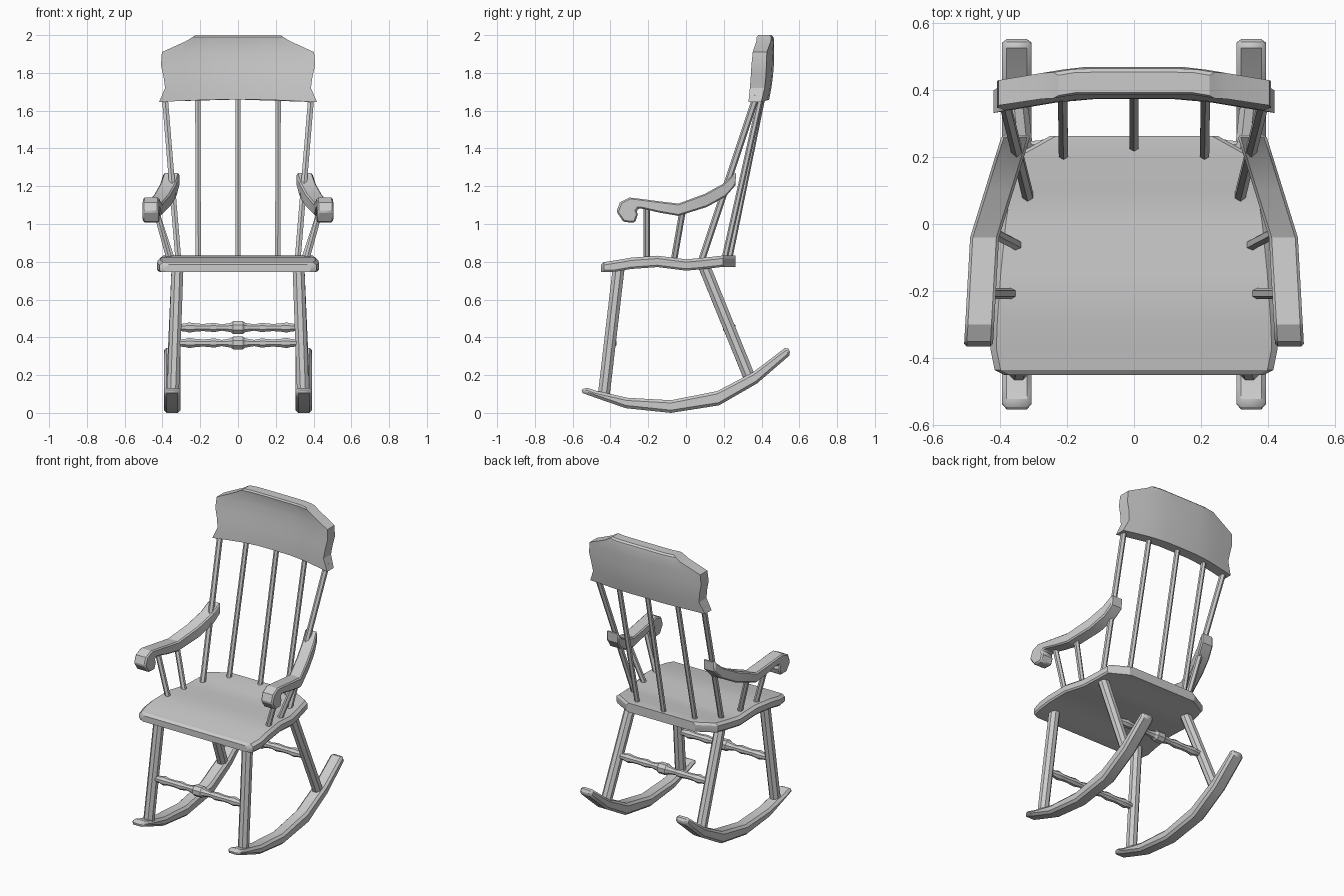
import bpy, bmesh, math
from mathutils import Vector

if "Cube" in bpy.data.objects:
    bpy.data.objects.remove(bpy.data.objects["Cube"])


def loft(name, rings, bevel=0.0, mirror=False):
    """Skin a list of equal-length point rings and cap both ends."""
    bm = bmesh.new()
    vs = [[bm.verts.new(p) for p in ring] for ring in rings]
    n = len(vs[0])
    for a, b in zip(vs, vs[1:]):
        for i in range(n):
            j = (i + 1) % n
            bm.faces.new((a[i], a[j], b[j], b[i]))
    bm.faces.new(vs[0])
    bm.faces.new(vs[-1])
    bmesh.ops.recalc_face_normals(bm, faces=bm.faces)
    me = bpy.data.meshes.new(name)
    bm.to_mesh(me)
    bm.free()
    ob = bpy.data.objects.new(name, me)
    bpy.context.collection.objects.link(ob)
    bpy.ops.object.select_all(action='DESELECT')
    ob.select_set(True)
    bpy.context.view_layer.objects.active = ob
    bpy.ops.object.shade_smooth_by_angle(angle=math.radians(25))
    if bevel:
        m = ob.modifiers.new("bevel", 'BEVEL')
        m.width, m.segments = bevel, 1
        m.limit_method, m.angle_limit = 'ANGLE', math.radians(50)
    if mirror:
        ob.modifiers.new("mirror", 'MIRROR')
    return ob


def turned(name, a, b, profile, sides=6, mirror=False):
    """Round part along a-b; profile is (fraction, radius)."""
    a, b = Vector(a), Vector(b)
    d = b - a
    u = d.cross(Vector((0, 1, 0))).normalized()
    v = d.cross(u).normalized()
    angles = [2 * math.pi * (i + 0.5) / sides for i in range(sides)]
    return loft(name, [[a + d * t + (u * math.cos(k) + v * math.sin(k)) * r
                        for k in angles] for t, r in profile], mirror=mirror)


def ribbon(name, pairs, centre, width, bevel):
    """Bar drawn as (top y,z, bottom y,z) pairs; centre(y) gives its x."""
    h = width / 2
    return loft(name, [[(centre(ty) - h, ty, tz), (centre(ty) + h, ty, tz),
                        (centre(by) + h, by, bz), (centre(by) - h, by, bz)]
                       for ty, tz, by, bz in pairs], bevel, True)


# Rockers
ribbon("rocker", [(-0.535, 0.137, -0.562, 0.11), (-0.48, 0.118, -0.47, 0.077),
                  (-0.31, 0.08, -0.32, 0.025), (-0.08, 0.067, -0.08, 0.0),
                  (0.165, 0.115, 0.175, 0.04), (0.355, 0.215, 0.375, 0.155),
                  (0.535, 0.352, 0.557, 0.312)], lambda y: 0.349, 0.088, 0.014)

# Legs
even = lambda r: [(0, r), (1, r)]
turned("front_leg", (0.345, -0.437, 0.08), (0.32, -0.355, 0.78), even(0.034), 8, True)
turned("back_leg", (0.347, 0.345, 0.165), (0.32, 0.095, 0.78), even(0.034), 8, True)

# Turned stretchers
half = [(0.0, 0.036), (0.04, 0.036), (0.06, 0.026), (0.13, 0.018), (0.19, 0.026),
        (0.27, 0.021), (0.33, 0.022), (0.39, 0.029), (0.43, 0.022), (0.5, 0.02)]
beads = [(0.5 - t, r) for t, r in reversed(half[1:])] + [(0.5 + t, r) for t, r in half]
turned("front_stretcher", (-0.33, -0.402, 0.37), (0.33, -0.402, 0.37), beads, 8)
turned("back_stretcher", (-0.33, 0.228, 0.452), (0.33, 0.228, 0.452), beads, 8)

# Seat, dished front to back: y, half width, top z
stations = [(-0.45, 0.385, 0.785), (-0.435, 0.415, 0.798), (-0.37, 0.428, 0.808),
            (-0.29, 0.425, 0.822), (-0.15, 0.415, 0.832), (0.0, 0.4, 0.813),
            (0.1, 0.385, 0.822), (0.195, 0.37, 0.833), (0.262, 0.25, 0.833)]
rings = []
for y, w, z in stations:
    zb = max(z - 0.06, 0.745)
    side = [(w - 0.008, zb), (w, zb + 0.01), (w, z - 0.015), (w - 0.018, z)]
    rings.append([(x, y, k) for x, k in side] + [(-x, y, k) for x, k in reversed(side)])
loft("seat", rings)


# Arms with a curled front grip
def arm_x(y):
    if y < -0.04:
        return 0.445 + 0.018 * (-0.04 - y) / 0.32
    return 0.445 - 0.093 * (y + 0.04) / 0.3


ribbon("arm", [(0.265, 1.275, 0.262, 1.205), (0.2, 1.215, 0.21, 1.145),
               (0.1, 1.16, 0.11, 1.09), (-0.04, 1.108, -0.04, 1.043),
               (-0.14, 1.12, -0.14, 1.06), (-0.24, 1.133, -0.225, 1.08),
               (-0.30, 1.14, -0.253, 1.083), (-0.35, 1.115, -0.262, 1.07),
               (-0.368, 1.065, -0.255, 1.05), (-0.33, 1.01, -0.27, 1.008)],
       arm_x, 0.086, 0.012)

# Spindles under the arms
turned("arm_front_spindle", (0.36, -0.207, 0.80), (0.44, -0.207, 1.09), even(0.017), 6, True)
turned("arm_middle_spindle", (0.345, -0.065, 0.80), (0.435, -0.018, 1.07), even(0.017), 6, True)

# Spindles of the back
turned("outer_back_spindle", (0.315, 0.08, 0.80), (0.388, 0.373, 1.68), even(0.018), 6, True)
turned("inner_back_spindle", (0.21, 0.203, 0.81), (0.213, 0.4, 1.69), even(0.016), 6, True)
turned("centre_back_spindle", (0, 0.228, 0.81), (0, 0.408, 1.69), even(0.016), 6)

# Crest board, bowed in plan: z, half width, front y, back y
rows = [(1.652, 0.418, 0.372, 0.44), (1.72, 0.386, 0.374, 0.452),
        (1.78, 0.394, 0.38, 0.46), (1.84, 0.408, 0.386, 0.465),
        (1.91, 0.403, 0.392, 0.467), (1.968, 0.275, 0.39, 0.467),
        (1.99, 0.24, 0.386, 0.463), (2.0, 0.225, 0.392, 0.452)]
cols = [-1, -0.78, -0.55, -0.28, 0, 0.28, 0.55, 0.78, 1]
bow = lambda x: -0.04 * max(0.0, (abs(x) - 0.17) / 0.24)
rings = []
for i, (z, w, f, b) in enumerate(rows):
    rise = lambda t: z + (0.014 * (1 - t * t) - 0.007 if i == 0 else 0)
    front = [(t * w, f + bow(t * w), rise(t)) for t in cols]
    back = [(t * w, b + bow(t * w), rise(t)) for t in reversed(cols)]
    rings.append(front + back)
loft("crest_board", rings)
